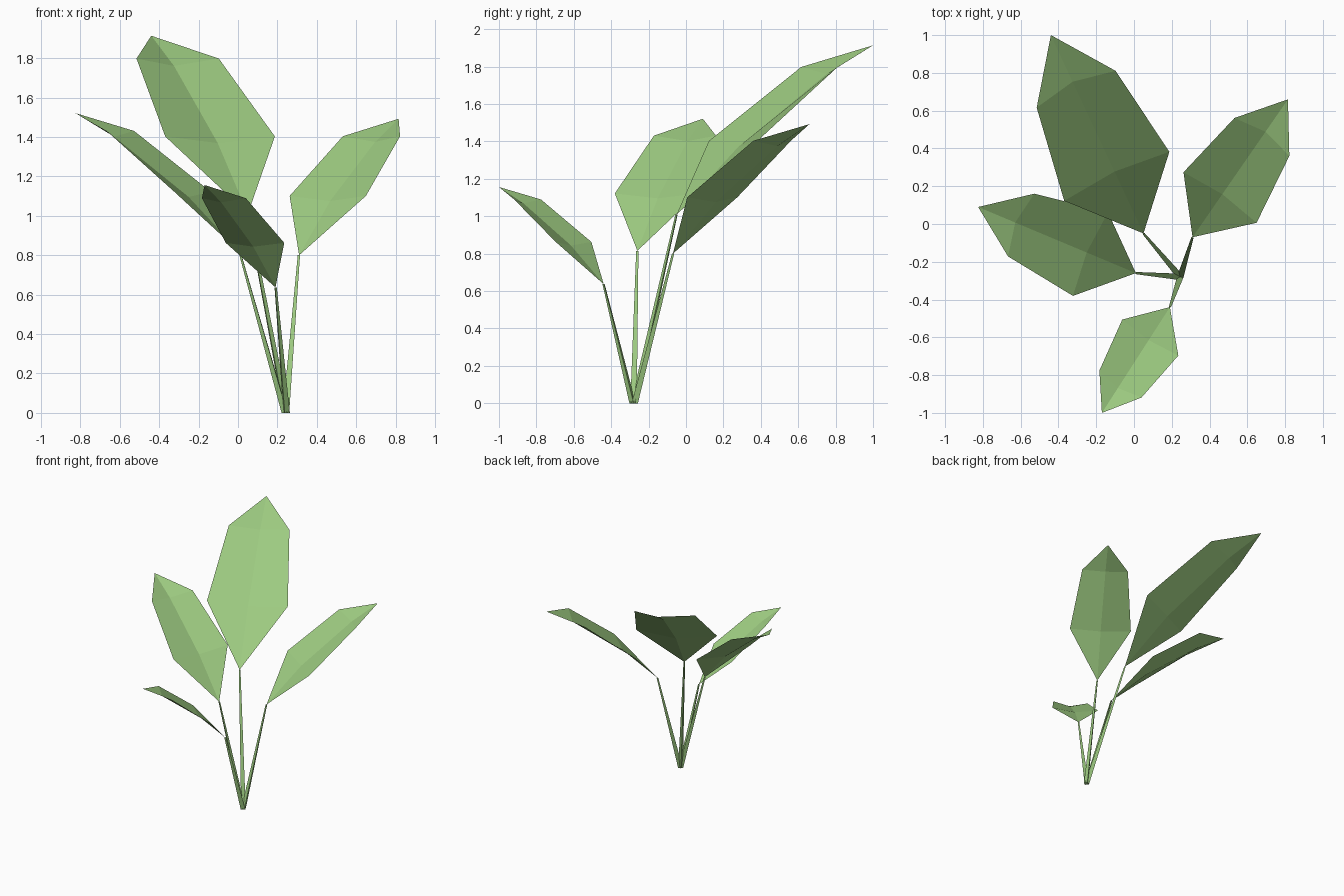
import bpy, bmesh
from math import cos, sin, tau
from mathutils import Vector

if "Cube" in bpy.data.objects:
    bpy.data.objects.remove(bpy.data.objects["Cube"])

green = bpy.data.materials.new("leaf green")
green.diffuse_color = (0.34, 0.60, 0.22, 1)
green.use_nodes = True
green.node_tree.nodes["Principled BSDF"].inputs["Base Color"].default_value = green.diffuse_color
ROOT = Vector((0.245, -0.28, 0))


def finish(bm, name):
    mesh = bpy.data.meshes.new(name)
    bm.to_mesh(mesh)
    bm.free()
    mesh.materials.append(green)
    bpy.context.collection.objects.link(bpy.data.objects.new(name, mesh))


# folded leaf blade: one half outline and a sunken midrib, mirrored across the rib
def leaf(name, base, tip):
    base, run = Vector(base), Vector((*tip, 0)) - Vector((base[0], base[1], 0))
    side = Vector((run.y, -run.x, 0))
    bm = bmesh.new()

    def vert(along, across, up):
        return bm.verts.new(base + run * along + side * across + Vector((0, 0, up * run.length)))

    start, end = vert(0, 0, 0), vert(1, 0, 0.78)
    rib1, rib2 = vert(0.312, 0, 0.31), vert(0.765, 0, 0.648)
    for s in (1, -1):
        e1, e2 = vert(0.288, s * 0.265, 0.339), vert(0.727, s * 0.199, 0.68)
        for f in ((start, e1, rib1), (rib1, e1, e2, rib2), (rib2, e2, end)):
            bm.faces.new(f if s > 0 else f[::-1])
    finish(bm, name)


# three-sided stalk tapering from the shared root to the leaf
def stem(name, top):
    top = Vector(top)
    out = Vector((top.x - ROOT.x, top.y - ROOT.y, 0)).normalized()
    side = Vector((-out.y, out.x, 0))
    bm = bmesh.new()
    rings = []
    for c, r in ((ROOT + out * 0.004, 0.02), (top, 0.007)):
        rings.append([bm.verts.new(c + (out * cos(tau * i / 3) + side * sin(tau * i / 3)) * r)
                      for i in range(3)])
    lo, hi = rings
    for i in range(3):
        j = (i + 1) % 3
        bm.faces.new((lo[i], lo[j], hi[j], hi[i]))
    bm.faces.new(lo[::-1])
    bm.faces.new(hi)
    finish(bm, name)


# base point and tip position (x, y) of each leaf
leaves = {
    "back": ((0.05, -0.05, 1.01), (-0.44, 1.0)),
    "right": ((0.31, -0.07, 0.80), (0.815, 0.66)),
    "left": ((0.01, -0.26, 0.815), (-0.825, 0.09)),
    "front": ((0.19, -0.44, 0.637), (-0.17, -1.0)),
}
for key, (base, tip) in leaves.items():
    leaf(key + "_leaf", base, tip)
    stem(key + "_stem", base)
